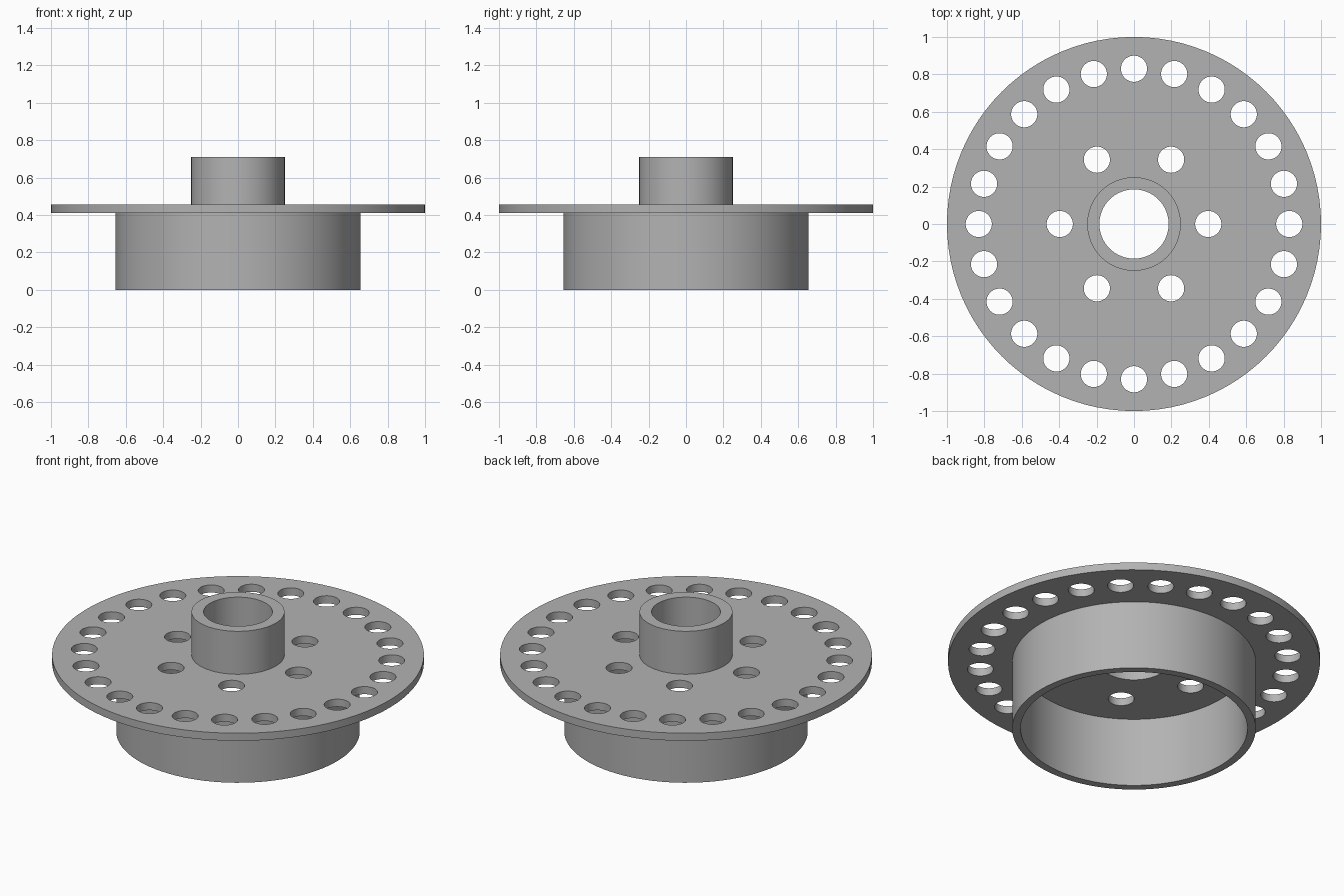
import bpy, bmesh, math

old = bpy.data.objects.get("Cube")
if old:
    bpy.data.objects.remove(old, do_unlink=True)

SEGMENTS = 96
BORE = 0.185
FLANGE_BOTTOM, FLANGE_TOP = 0.41, 0.455

grey = bpy.data.materials.new("plain grey")
grey.use_nodes = True
colour = (0.45, 0.45, 0.45, 1)
grey.diffuse_color = colour
grey.node_tree.nodes["Principled BSDF"].inputs["Base Color"].default_value = colour


def add_object(name, bm):
    bmesh.ops.recalc_face_normals(bm, faces=bm.faces)
    mesh = bpy.data.meshes.new(name)
    bm.to_mesh(mesh)
    bm.free()
    mesh.materials.append(grey)
    obj = bpy.data.objects.new(name, mesh)
    bpy.context.collection.objects.link(obj)
    return obj


def select_only(obj):
    bpy.ops.object.select_all(action='DESELECT')
    obj.select_set(True)
    bpy.context.view_layer.objects.active = obj


def smooth(obj):
    select_only(obj)
    bpy.ops.object.shade_smooth_by_angle(angle=math.radians(30))


def tube(name, inner, outer, bottom, top):
    """Spin a rectangular section around the z axis."""
    bm = bmesh.new()
    section = [(inner, bottom), (outer, bottom), (outer, top), (inner, top)]
    verts = [bm.verts.new((r, 0, z)) for r, z in section]
    edges = [bm.edges.new((verts[i], verts[(i + 1) % 4])) for i in range(4)]
    bmesh.ops.spin(bm, geom=verts + edges, cent=(0, 0, 0), axis=(0, 0, 1),
                   angle=math.tau, steps=SEGMENTS, use_merge=True)
    bmesh.ops.remove_doubles(bm, verts=bm.verts, dist=1e-5)
    return add_object(name, bm)


def add_hole_ring(bm, count, ring_radius, hole_radius):
    """Place evenly spaced cylinders on a circle."""
    for i in range(count):
        a = math.tau * i / count
        made = bmesh.ops.create_cone(bm, cap_ends=True, segments=48, depth=0.2,
                                     radius1=hole_radius, radius2=hole_radius)
        bmesh.ops.translate(bm, verts=made["verts"], vec=(
            ring_radius * math.cos(a), ring_radius * math.sin(a), FLANGE_TOP))


# Round parts
drum = tube("drum_wall", 0.61, 0.655, 0, FLANGE_BOTTOM)
flange = tube("flange_disc", BORE, 1, FLANGE_BOTTOM, FLANGE_TOP)
hub = tube("hub_collar", BORE, 0.25, FLANGE_TOP, 0.71)

# Outer and inner rings of holes through the flange
bm = bmesh.new()
add_hole_ring(bm, 24, 0.83, 0.07)
add_hole_ring(bm, 6, 0.397, 0.07)
cutter = add_object("hole_cutter", bm)
cut = flange.modifiers.new("holes", 'BOOLEAN')
cut.operation = 'DIFFERENCE'
cut.solver = 'EXACT'
cut.object = cutter
select_only(flange)
bpy.ops.object.modifier_apply(modifier=cut.name)
bpy.data.objects.remove(cutter, do_unlink=True)

for part in (drum, flange, hub):
    smooth(part)
